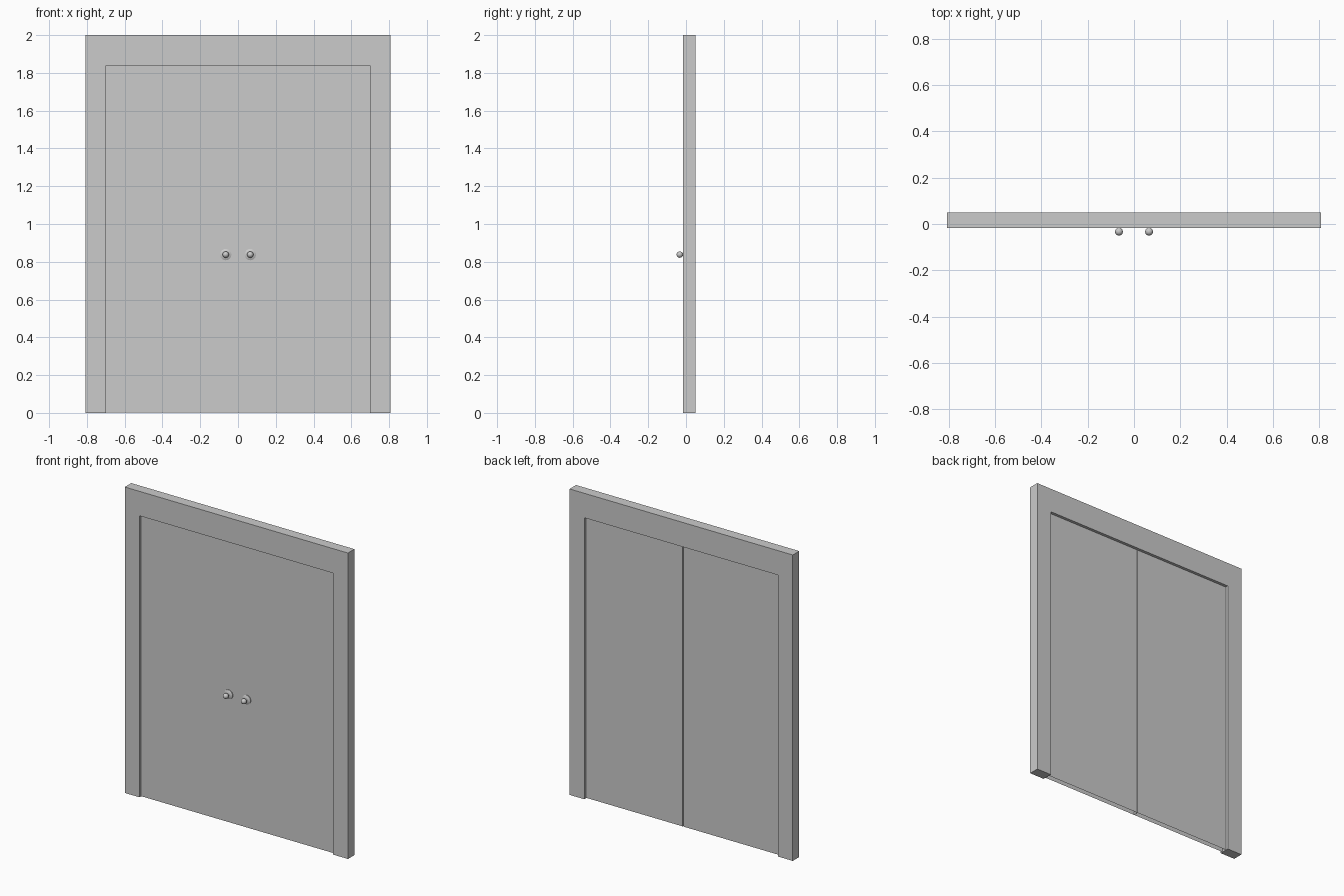
import bpy, bmesh, math

if "Cube" in bpy.data.objects:
    bpy.data.objects.remove(bpy.data.objects["Cube"])

FRONT, BACK = -0.017, 0.05            # frame faces
DOOR_FRONT, DOOR_BACK = -0.002, 0.031 # recessed door faces


def finish(bm, name):
    bmesh.ops.recalc_face_normals(bm, faces=bm.faces)
    me = bpy.data.meshes.new(name)
    bm.to_mesh(me)
    bm.free()
    ob = bpy.data.objects.new(name, me)
    bpy.context.collection.objects.link(ob)
    return ob


# Surround: one U-shaped outline extruded through its depth
W, H, w, h = 0.807, 2.0, 0.70, 1.84
outline = [(-W, 0), (-W, H), (W, H), (W, 0), (w, 0), (w, h), (-w, h), (-w, 0)]
bm = bmesh.new()
face = bm.faces.new([bm.verts.new((x, FRONT, z)) for x, z in outline])
ext = bmesh.ops.extrude_face_region(bm, geom=[face], use_keep_orig=True)
for v in ext["geom"]:
    if isinstance(v, bmesh.types.BMVert):
        v.co.y = BACK
finish(bm, "door_frame")


# Door leaf: plan section raised to full height, open at the bottom;
# the meeting edges touch in front and leave a hairline groove behind
def door(name, s):
    plan = [(0, DOOR_FRONT), (w, DOOR_FRONT), (w, DOOR_BACK), (0.003, DOOR_BACK)]
    bm = bmesh.new()
    low = [bm.verts.new((s * x, y, 0.002)) for x, y in plan]
    top = [bm.verts.new((s * x, y, h)) for x, y in plan]
    for i in range(4):
        j = (i + 1) % 4
        bm.faces.new((low[i], low[j], top[j], top[i]))
    bm.faces.new(top)
    return finish(bm, name)


# Knob: turned profile (radius, distance from door) with rose, neck and ball
def knob(name, s):
    profile = [(0.03, 0), (0.03, 0.004), (0.02, 0.009), (0.009, 0.011), (0.008, 0.017)]
    for i in range(9):
        a = math.radians(-60 + 150 * i / 8)
        profile.append((0.017 * math.cos(a), 0.031 + 0.017 * math.sin(a)))
    profile[-1] = (0, 0.048)
    bm = bmesh.new()
    verts = [bm.verts.new((r, DOOR_FRONT - d, 0)) for r, d in profile]
    edges = [bm.edges.new(p) for p in zip(verts, verts[1:])]
    bmesh.ops.spin(bm, geom=verts + edges, cent=(0, 0, 0), axis=(0, 1, 0),
                   angle=math.tau, steps=24)
    bmesh.ops.remove_doubles(bm, verts=bm.verts, dist=0.0001)
    ob = finish(bm, name)
    ob.location = (s * 0.065, 0, 0.838)
    bpy.ops.object.select_all(action='DESELECT')
    ob.select_set(True)
    bpy.context.view_layer.objects.active = ob
    bpy.ops.object.shade_smooth_by_angle(angle=math.radians(30))


for side, s in (("left", -1), ("right", 1)):
    door(side + "_door", s)
    knob(side + "_knob", s)
